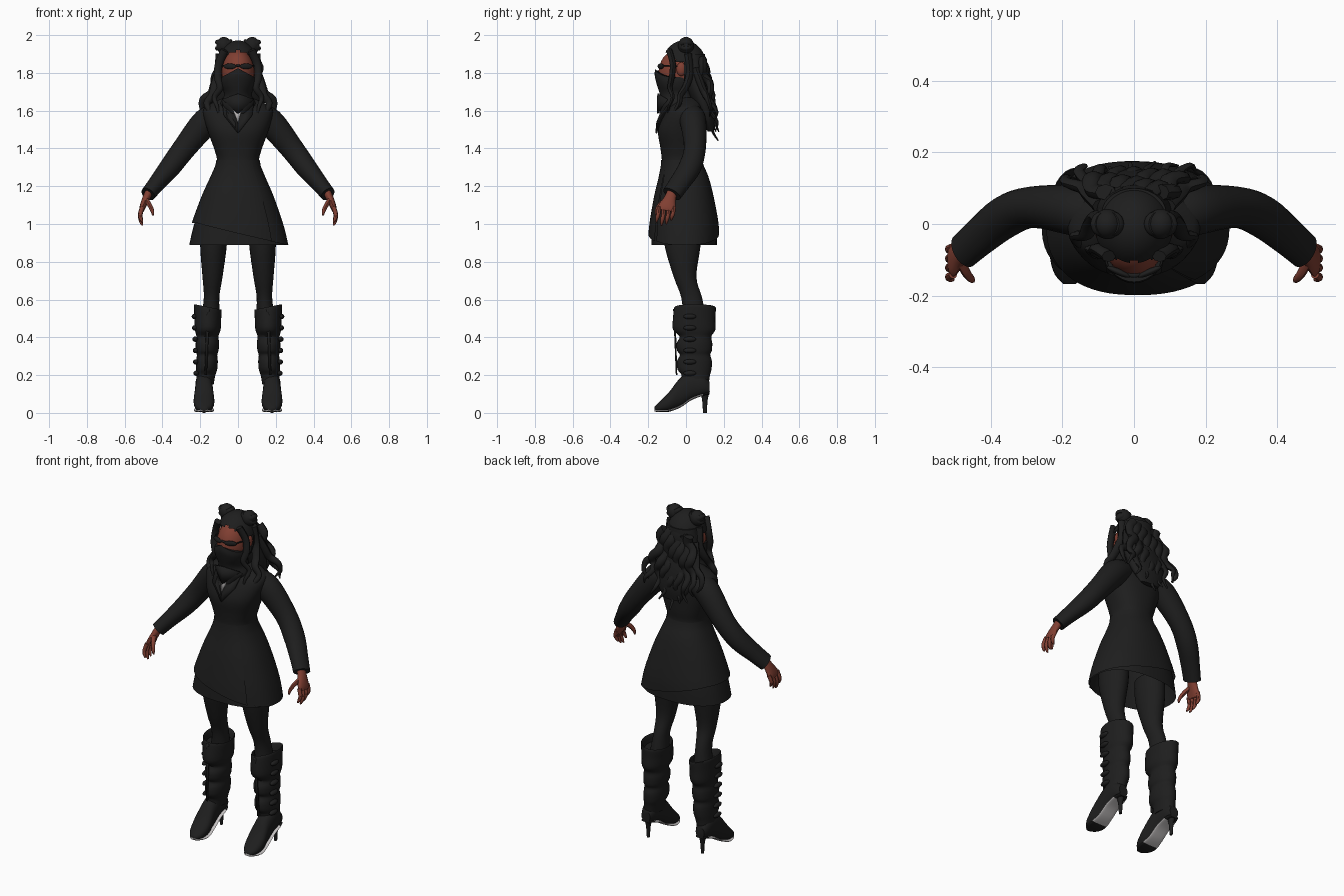
import bpy, bmesh, math
from mathutils import Vector, Matrix

if "Cube" in bpy.data.objects:
    bpy.data.objects.remove(bpy.data.objects["Cube"])


def material(name, rgb):
    m = bpy.data.materials.new(name)
    m.use_nodes = True
    m.diffuse_color = (*rgb, 1)
    m.node_tree.nodes["Principled BSDF"].inputs["Base Color"].default_value = (*rgb, 1)
    return m


BLACK = material("charcoal black", (0.013, 0.013, 0.013))
SKIN = material("warm brown skin", (0.22, 0.05, 0.032))
PALE = material("pale grey", (0.55, 0.53, 0.53))
SIDES = (("left", 1), ("right", -1))


def finish(name, bm, *mats):
    bmesh.ops.recalc_face_normals(bm, faces=bm.faces)
    me = bpy.data.meshes.new(name)
    bm.to_mesh(me)
    bm.free()
    for m in mats:
        me.materials.append(m)
    ob = bpy.data.objects.new(name, me)
    bpy.context.collection.objects.link(ob)
    bpy.ops.object.select_all(action='DESELECT')
    ob.select_set(True)
    bpy.context.view_layer.objects.active = ob
    bpy.ops.object.shade_smooth_by_angle(angle=math.radians(45))
    return ob


def spline(pts, k):
    """Catmull-Rom through tuples of any length."""
    out = []
    for i in range(len(pts) - 1):
        p = [pts[max(0, min(len(pts) - 1, i + d))] for d in (-1, 0, 1, 2)]
        for s in range(k):
            t = s / k
            out.append(tuple(b + 0.5 * t * (c - a + t * (2*a - 5*b + 4*c - d + t * (3*(b - c) + d - a)))
                             for a, b, c, d in zip(*p)))
    return out + [tuple(pts[-1])]


def outline(ang, p):
    c, s = math.cos(ang), math.sin(ang)
    return math.copysign(abs(c) ** (2 / p), c), math.copysign(abs(s) ** (2 / p), s)


def loft(name, pts, mat, n=20, p=2, k=4, frame=None, side=1, warp=None, caps=True):
    """Rings (x, y, z, a, b) skinned together; frame None follows the path."""
    rings, bm, loops = spline(pts, k), bmesh.new(), []
    pos = [Vector(r[:3]) for r in rings]
    for i, r in enumerate(rings):
        if frame:
            u, v = Vector(frame[0]), Vector(frame[1])
        else:
            t = (pos[min(i + 1, len(pos) - 1)] - pos[max(i - 1, 0)]).normalized()
            u = Vector((0, 1, 0))
            u = (u - t * u.dot(t)).normalized()
            v = t.cross(u)
        loop = []
        for j in range(n):
            c, s = outline(2 * math.pi * j / n, p)
            co = pos[i] + u * c * r[3] + v * s * r[4]
            if warp:
                co = warp(co)
            loop.append(bm.verts.new((co.x * side, co.y, co.z)))
        loops.append(loop)
    for l, m in zip(loops, loops[1:]):
        for j in range(n):
            bm.faces.new((l[j], l[(j + 1) % n], m[(j + 1) % n], m[j]))
    if caps:
        bm.faces.new(loops[0])
        bm.faces.new(loops[-1])
    return finish(name, bm, mat)


FLAT = ((1, 0, 0), (0, 1, 0))
UPRIGHT = ((1, 0, 0), (0, 0, 1))


def ball(name, loc, scale, mat, turn=0, cut=None):
    bm = bmesh.new()
    bmesh.ops.create_uvsphere(bm, u_segments=48, v_segments=32, radius=1)
    bm.transform(Matrix.Translation(loc) @ Matrix.Rotation(turn, 4, 'Z') @ Matrix.Diagonal((*scale, 1)))
    if cut:
        gone = [f for f in bm.faces if cut(f.calc_center_median())]
        bmesh.ops.delete(bm, geom=gone, context='FACES')
    return finish(name, bm, mat)


def plate(name, pts, mat, side=1):
    bm = bmesh.new()
    bm.faces.new([bm.verts.new((x * side, y, z)) for x, y, z in pts])
    ob = finish(name, bm, mat)
    sol = ob.modifiers.new("thickness", 'SOLIDIFY')
    sol.thickness, sol.offset = 0.008, 0
    return ob


# Coat body with the lower under-layer
coat = [(0, .01, 1.67, .07, .06), (0, .01, 1.64, .14, .08), (0, -.005, 1.6, .185, .1),
        (0, -.025, 1.5, .163, .122), (0, -.022, 1.4, .127, .113), (0, -.022, 1.33, .112, .106),
        (0, -.012, 1.25, .14, .126), (0, -.01, 1.15, .182, .148), (0, -.008, 1, .232, .17),
        (0, -.01, .89, .258, .173)]
loft("coat", coat, BLACK, n=48, p=2.3, frame=FLAT, caps=False)

# Wrapped outer skirt with a slanted hem and a free front edge
profile = spline(coat, 8)


def coat_at(z):
    for r, q in zip(profile, profile[1:]):
        if r[2] >= z >= q[2]:
            t = (r[2] - z) / (r[2] - q[2])
            return [a + (b - a) * t for a, b in zip(r, q)]
    return profile[-1]


bm, grid, cols, rows = bmesh.new(), [], 64, 14
for j in range(cols + 1):
    turn = j / cols
    c, s = outline(math.radians(-52) + 2 * math.pi * turn, 2.3)
    hem = max(.885, min(1.005, .95 - .25 * c * .25))
    col = []
    for i in range(rows + 1):
        t = i / rows
        r = coat_at(1.34 + (hem - 1.34) * t)
        off = .003 + t * (.004 + .012 * turn)
        col.append(bm.verts.new((c * (r[3] + off), r[1] + s * (r[4] + off), 1.34 + (hem - 1.34) * t)))
    grid.append(col)
for a, b in zip(grid, grid[1:]):
    for i in range(rows):
        bm.faces.new((a[i], b[i], b[i + 1], a[i + 1]))
finish("wrap_skirt", bm, BLACK)

# Shirt triangle and lapels
plate("shirt", [(-.035, -.118, 1.63), (.025, -.118, 1.63), (.0, -.154, 1.535)], PALE)
for word, s in SIDES:
    plate(word + "_lapel", [(.03, -.09, 1.655), (.085, -.08, 1.645), (.075, -.135, 1.575),
                            (.0, -.158, 1.48), (.0, -.155, 1.53)], BLACK, s)

# Head, ears, face scarf and dark glasses
ball("head", (0, -.04, 1.8), (.086, .105, .125), SKIN)
loft("face_scarf", [(0, -.06, 1.825, .088, .102), (0, -.058, 1.79, .091, .108), (0, -.055, 1.74, .086, .1),
                    (0, -.045, 1.68, .074, .092), (0, -.04, 1.63, .095, .095), (0, -.045, 1.585, .06, .095)],
     BLACK, n=32, frame=FLAT,
     warp=lambda c: c - Vector((0, 0, .55 * abs(c.x) * max(0, (c.z - 1.7) / .125))))
plate("scarf_point", [(-.085, -.1, 1.66), (0, -.148, 1.69), (.085, -.1, 1.66), (.0, -.15, 1.585)], BLACK)
ball("glasses_bridge", (0, -.142, 1.838), (.02, .008, .006), BLACK)
for word, s in SIDES:
    ball(word + "_ear", (s * .09, -.025, 1.82), (.018, .026, .036), SKIN)
    ball(word + "_lens", (s * .043, -.134, 1.835), (.036, .009, .015), BLACK, turn=s * .4)
    loft(word + "_glasses_arm", [(.074, -.118, 1.838, .004, .004), (.098, -.03, 1.835, .004, .004)],
         BLACK, n=6, frame=UPRIGHT, side=s)

# Hair: cap with a face opening, buns, back mass and wavy locks
ball("hair_cap", (0, -.01, 1.83), (.11, .12, .142), BLACK,
     cut=lambda c: c.y < -.005 and c.z < 1.915 - 5 * c.x * c.x)
loft("back_hair", [(0, .03, 1.9, .09, .07), (0, .05, 1.77, .112, .068), (0, .085, 1.66, .125, .06),
                   (0, .115, 1.56, .105, .04), (0, .13, 1.49, .06, .015)], BLACK, n=28, frame=FLAT)


def lock(name, pts, side=1, wide=.022):
    last = len(pts) - 1
    sizes = [wide * (1 - .85 * (i / last) ** 2) for i in range(last + 1)]
    loft(name, [(*q, w * .75, w) for q, w in zip(pts, sizes)], BLACK, n=8, side=side)


for i in range(7):
    f = (i - 3) / 3
    path = []
    for j in range(9):
        t = j / 8
        path.append((f * (.08 + .08 * t) + .016 * math.sin(j * 1.9 + i), .075 + .085 * t ** .8 + .014 * math.cos(j * 1.9 + i),
                     1.87 - (.41 - .09 * abs(f) + .02 * (i % 2)) * t))
    lock("back_lock_%d" % (i + 1), path, wide=.03)
for word, s in SIDES:
    lock(word + "_front_lock", [(.07, -.09, 1.92), (.1, -.07, 1.85), (.108, -.075, 1.78), (.095, -.085, 1.72),
                                (.125, -.07, 1.67), (.11, -.09, 1.62), (.1, -.095, 1.57)], s)
    lock(word + "_side_lock", [(.09, .01, 1.9), (.1, .02, 1.8), (.12, .0, 1.73), (.135, -.03, 1.68),
                               (.165, -.035, 1.64), (.15, -.06, 1.6), (.125, -.07, 1.57)], s, .028)
    lock(word + "_shoulder_lock", [(.09, .05, 1.82), (.12, .08, 1.74), (.14, .1, 1.69), (.185, .115, 1.66),
                                   (.19, .13, 1.61), (.16, .125, 1.57)], s, .028)
    ball(word + "_bun", (s * .075, 0, 1.945), (.04, .042, .045), BLACK)
    for ring, tilt in enumerate((.5, -.6)):
        coil = [(.075 + .034 * math.cos(a), .036 * math.sin(a), 1.948 + .03 * math.cos(a) * tilt, .013, .013)
                for a in [math.pi * q / 6 for q in range(13)]]
        loft("%s_bun_coil_%d" % (word, ring + 1), coil, BLACK, n=8, k=2, frame=UPRIGHT, side=s)

# Arms, cuffs and hands
for word, s in SIDES:
    loft(word + "_sleeve", [(.1, .02, 1.575, .07, .06), (.17, .038, 1.54, .07, .073), (.285, .047, 1.4, .058, .062),
                            (.36, .02, 1.3, .06, .056), (.43, -.035, 1.215, .055, .045),
                            (.476, -.075, 1.158, .052, .04)], BLACK, n=24, side=s)
    loft(word + "_palm", [(.465, -.07, 1.18, .026, .022), (.487, -.085, 1.135, .032, .02),
                          (.505, -.1, 1.09, .046, .016), (.51, -.104, 1.07, .044, .012)], SKIN, n=14, side=s)
    for i in range(4):
        y, drop = -.142 + .026 * i, (.07, .088, .08, .06)[i]
        loft("%s_finger_%d" % (word, i + 1),
             [(.506, y, 1.09, .011, .012), (.518, y - .006, 1.085 - drop * .5, .011, .011),
              (.513, y - .012, 1.085 - drop * .85, .009, .009), (.505, y - .014, 1.08 - drop, .004, .004)],
             SKIN, n=8, side=s)
    loft(word + "_thumb", [(.488, -.1, 1.13, .016, .014), (.468, -.138, 1.1, .013, .012),
                           (.454, -.155, 1.07, .01, .01), (.45, -.158, 1.045, .004, .004)], SKIN, n=8, side=s)

# Legs and boots
FOOT = [(.125, .1, .165, .028), (.09, .092, .2, .042), (.03, .07, .215, .046), (-.03, .03, .185, .048),
        (-.09, .008, .11, .055), (-.14, .006, .06, .042), (-.168, .01, .03, .016)]
for word, s in SIDES:
    loft(word + "_leg", [(.125, -.018, 1, .07, .098), (.13, -.018, .88, .07, .094), (.135, -.005, .72, .053, .06),
                         (.14, .03, .61, .041, .055), (.145, .045, .5, .05, .06)], BLACK, n=24, frame=FLAT, side=s)
    loft(word + "_boot_shaft", [(.158, .046, .52, .06, .09), (.158, .046, .55, .066, .1), (.16, .048, .558, .073, .11),
                                (.16, .043, .5, .071, .112), (.16, .043, .44, .068, .112),
                                (.162, .05, .405, .058, .084), (.162, .045, .37, .062, .094),
                                (.163, .045, .33, .06, .092), (.164, .048, .307, .054, .08),
                                (.164, .045, .275, .057, .092), (.166, .045, .23, .056, .09),
                                (.17, .052, .2, .05, .075), (.176, .045, .15, .047, .075)],
         BLACK, n=28, frame=FLAT, side=s, k=3,
         warp=lambda c: c + Vector((0, 0, .2 * (c.x - .16) if c.z > .5 else 0)))
    loft(word + "_boot_foot", [(.18, y, (lo + hi) / 2, w, (hi - lo) / 2) for y, lo, hi, w in FOOT],
         BLACK, n=24, p=2.3, frame=UPRIGHT, side=s)
    sole = loft(word + "_boot_sole", [(.18, y, lo + .004, w * .9 + .003, .006) for y, lo, hi, w in FOOT],
                PALE, n=16, p=3, frame=UPRIGHT, side=s)
    sole.data.materials.append(BLACK)
    for f in sole.data.polygons:
        f.material_index = int((f.center.y < -.07 and f.normal.z < -.5) or f.center.y > .09)
    loft(word + "_heel", [(.18, .1, .115, .026, .026), (.18, .1, .07, .013, .015), (.18, .1, 0, .008, .01)],
         BLACK, n=12, frame=FLAT, side=s)
    # Buckled straps down the outer side
    for i in range(6):
        z = .21 + .06 * i
        x = s * (.221 + .0018 * i)
        ball("%s_buckle_%d" % (word, i + 1), (x, .02, z), (.015, .034, .014), BLACK)
    plate(word + "_boot_seam", [(.15, -.06, .55), (.165, -.064, .55), (.177, -.05, .2), (.165, -.05, .2)], BLACK, s)
